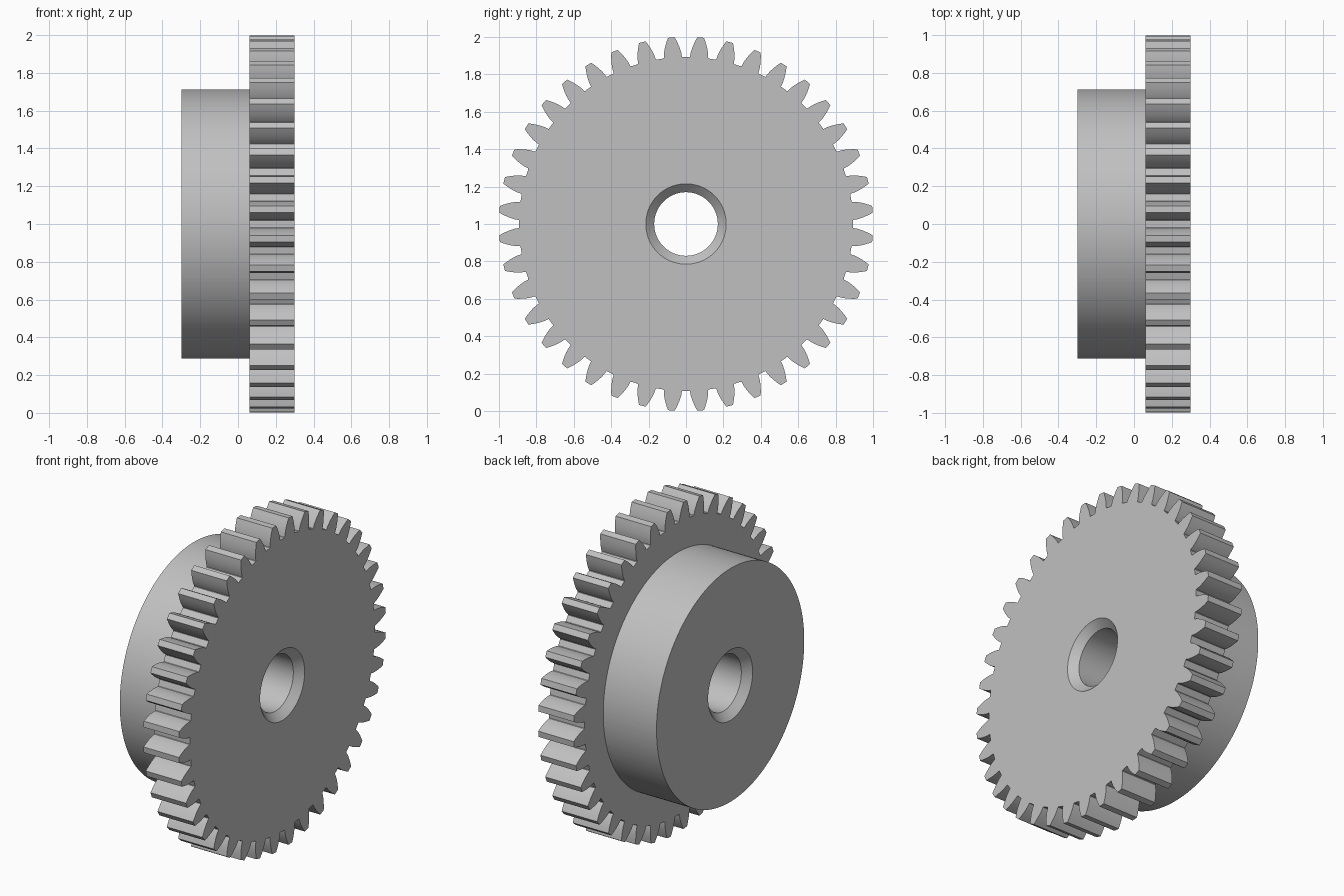
import bpy, bmesh, math

cube = bpy.data.objects.get("Cube")
if cube:
    bpy.data.objects.remove(cube, do_unlink=True)

# One flat grey metal
steel = bpy.data.materials.new("grey steel")
steel.use_nodes = True
grey = (0.53, 0.53, 0.53, 1.0)
steel.diffuse_color = grey
steel.node_tree.nodes["Principled BSDF"].inputs["Base Color"].default_value = grey

# Standard spur gear proportions, tip radius 1
TEETH = 40
MODULE = 2 / (TEETH + 2)
PITCH_R = TEETH * MODULE / 2
PRESSURE = math.radians(20)
BASE_R = PITCH_R * math.cos(PRESSURE)
ROOT_R = PITCH_R - 1.25 * MODULE
STEPS = 6


def involute(angle):
    return math.tan(angle) - angle


def half_angle(radius):
    """Half the angular thickness of a tooth at a radius."""
    a = math.acos(min(1, BASE_R / radius))
    return math.pi / (2 * TEETH) + involute(PRESSURE) - involute(a)


# One tooth outline as (angle, radius), with a small root relief
flank = [(half_angle(BASE_R) + 0.003, ROOT_R)]
for i in range(STEPS):
    r = BASE_R + (1 - BASE_R) * i / (STEPS - 1)
    flank.append((half_angle(r), r))
tooth = [(-a, r) for a, r in flank] + [(a, r) for a, r in reversed(flank)]
pitch = 2 * math.pi / TEETH
outline = [(a + (k + 0.5) * pitch, r) for k in range(TEETH) for a, r in tooth]


def turned_part(name, sections):
    """Join rings along x; a radius of None follows the tooth outline."""
    bm = bmesh.new()
    rings = []
    for x, radius in sections:
        ring = []
        for a, r in outline:
            d = r if radius is None else radius
            ring.append(bm.verts.new((x, d * math.cos(a), 1 + d * math.sin(a))))
        rings.append(ring)
    count = len(outline)
    for p, q in zip(rings, rings[1:]):
        for i in range(count):
            j = (i + 1) % count
            bm.faces.new((p[i], q[i], q[j], p[j]))
    mesh = bpy.data.meshes.new(name)
    bm.to_mesh(mesh)
    bm.free()
    mesh.materials.append(steel)
    obj = bpy.data.objects.new(name, mesh)
    bpy.context.collection.objects.link(obj)
    bpy.ops.object.select_all(action='DESELECT')
    obj.select_set(True)
    bpy.context.view_layer.objects.active = obj
    bpy.ops.object.shade_smooth_by_angle(angle=math.radians(25))
    return obj


END, STEP = 0.3, 0.06
BORE, CHAMFER, HUB = 0.17, 0.045, 0.713

# Toothed wheel with its half of the chamfered bore
turned_part("toothed_wheel", [
    (STEP, BORE), (END - CHAMFER, BORE), (END, BORE + CHAMFER),
    (END, None), (STEP, None), (STEP, HUB)])

# Plain hub, chamfered at the other end of the bore
turned_part("hub", [
    (STEP, HUB), (-END, HUB), (-END, BORE + CHAMFER),
    (CHAMFER - END, BORE), (STEP, BORE)])
